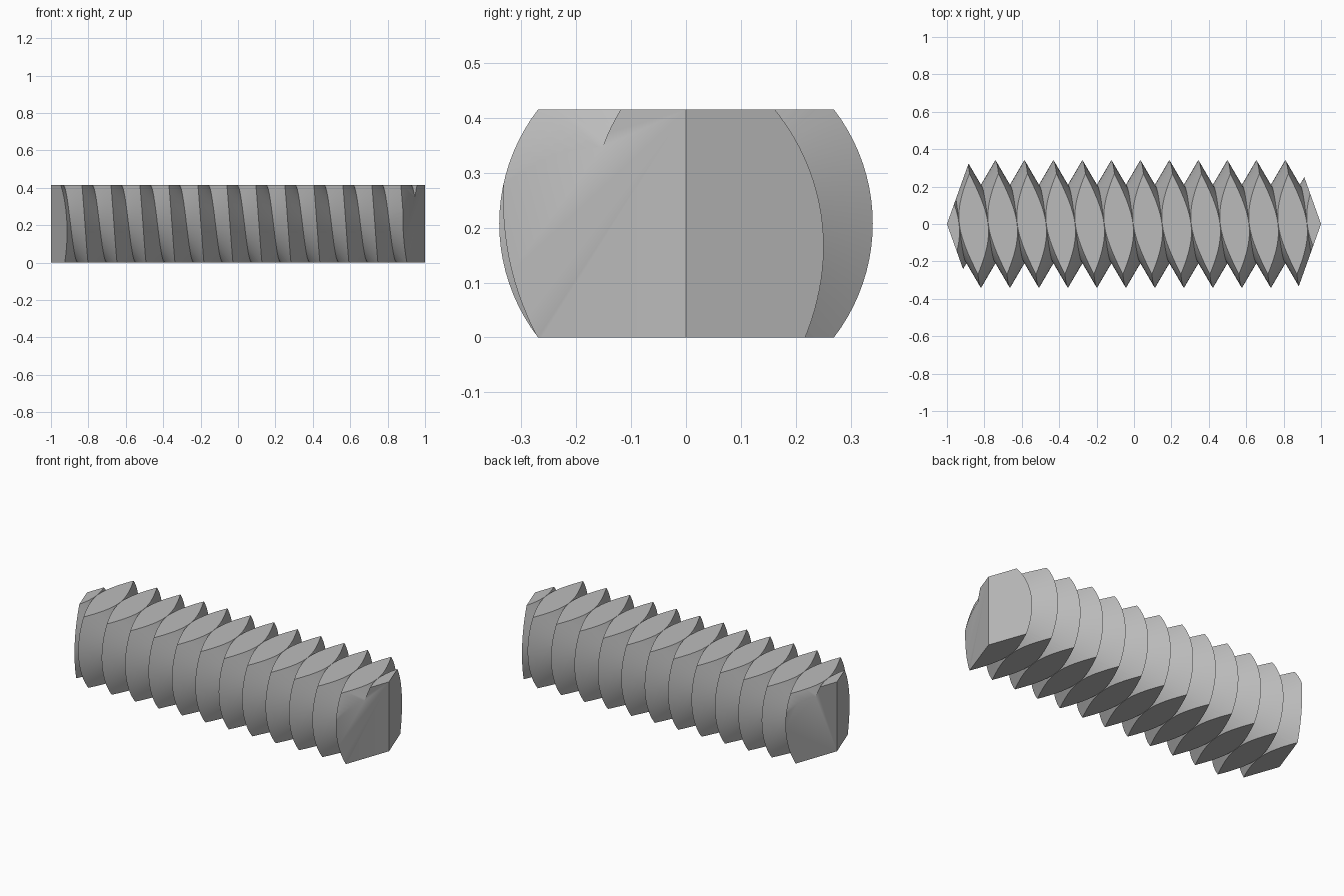
import bpy, bmesh, math

old = bpy.data.objects.get("Cube")
if old:
    bpy.data.objects.remove(old, do_unlink=True)

PITCH, CREST, ROOT = 0.155, 0.34, 0.206
HEIGHT = 0.415
AXIS_Z = HEIGHT / 2
TOP_CREST = -0.702      # x of one crest along the top line
SIDES, ROWS = 96, 34    # segments per turn, half-pitch rows

grey = bpy.data.materials.new("steel grey")
grey.use_nodes = True
grey.diffuse_color = (0.5, 0.5, 0.5, 1)
grey.node_tree.nodes["Principled BSDF"].inputs["Base Color"].default_value = (0.5, 0.5, 0.5, 1)


def to_object(bm, name):
    bmesh.ops.recalc_face_normals(bm, faces=bm.faces)
    mesh = bpy.data.meshes.new(name)
    bm.to_mesh(mesh)
    bm.free()
    mesh.materials.append(grey)
    obj = bpy.data.objects.new(name, mesh)
    bpy.context.collection.objects.link(obj)
    return obj


# Full round V-thread, longer than needed, wound as one continuous helix
bm = bmesh.new()
start = TOP_CREST - PITCH / 4 - 4 * PITCH
grid = []
for j in range(SIDES):
    turn = j / SIDES
    a = turn * math.tau
    column = []
    for k in range(ROWS):
        r = CREST if k % 2 == 0 else ROOT
        x = start + PITCH * (turn + k / 2)
        column.append(bm.verts.new((x, r * math.cos(a), AXIS_Z + r * math.sin(a))))
    grid.append(column)
# The last column joins the first one a full pitch further on
grid.append(grid[0][2:])
for j in range(SIDES):
    for k in range(min(len(grid[j]), len(grid[j + 1])) - 1):
        bm.faces.new((grid[j][k], grid[j][k + 1], grid[j + 1][k + 1], grid[j + 1][k]))
# Close both ends with a fan to the axis
open_edges = [e for e in bm.edges if e.is_boundary]
for side in (-1, 1):
    hub = bm.verts.new((side * 1.35, 0, AXIS_Z))
    for e in open_edges:
        if e.verts[0].co.x * side > 0:
            bm.faces.new((e.verts[0], e.verts[1], hub))
bmesh.ops.triangulate(bm, faces=bm.faces)
rod = to_object(bm, "threaded_rod")

# Prism that gives the flat top and base and the wedge-shaped ends
bm = bmesh.new()
half_width = 0.4
shoulder = 1 - 0.357 * half_width
outline = [(1, 0), (shoulder, half_width), (-shoulder, half_width),
           (-1, 0), (-shoulder, -half_width), (shoulder, -half_width)]
base = bm.faces.new([bm.verts.new((x, y, 0)) for x, y in outline])
lifted = bmesh.ops.extrude_face_region(bm, geom=[base])["geom"]
bmesh.ops.translate(bm, vec=(0, 0, HEIGHT),
                    verts=[g for g in lifted if isinstance(g, bmesh.types.BMVert)])
envelope = to_object(bm, "trim_envelope")
envelope.hide_render = True

# Keep only the part of the thread inside the prism
cut = rod.modifiers.new("trim", "BOOLEAN")
cut.operation = "INTERSECT"
cut.solver = "EXACT"
cut.object = envelope
bpy.ops.object.select_all(action="DESELECT")
rod.select_set(True)
bpy.context.view_layer.objects.active = rod
bpy.ops.object.modifier_apply(modifier=cut.name)
bpy.data.objects.remove(envelope, do_unlink=True)

rod.data.materials.clear()
rod.data.materials.append(grey)
for poly in rod.data.polygons:
    poly.material_index = 0
bpy.ops.object.shade_smooth_by_angle(angle=math.radians(30))
